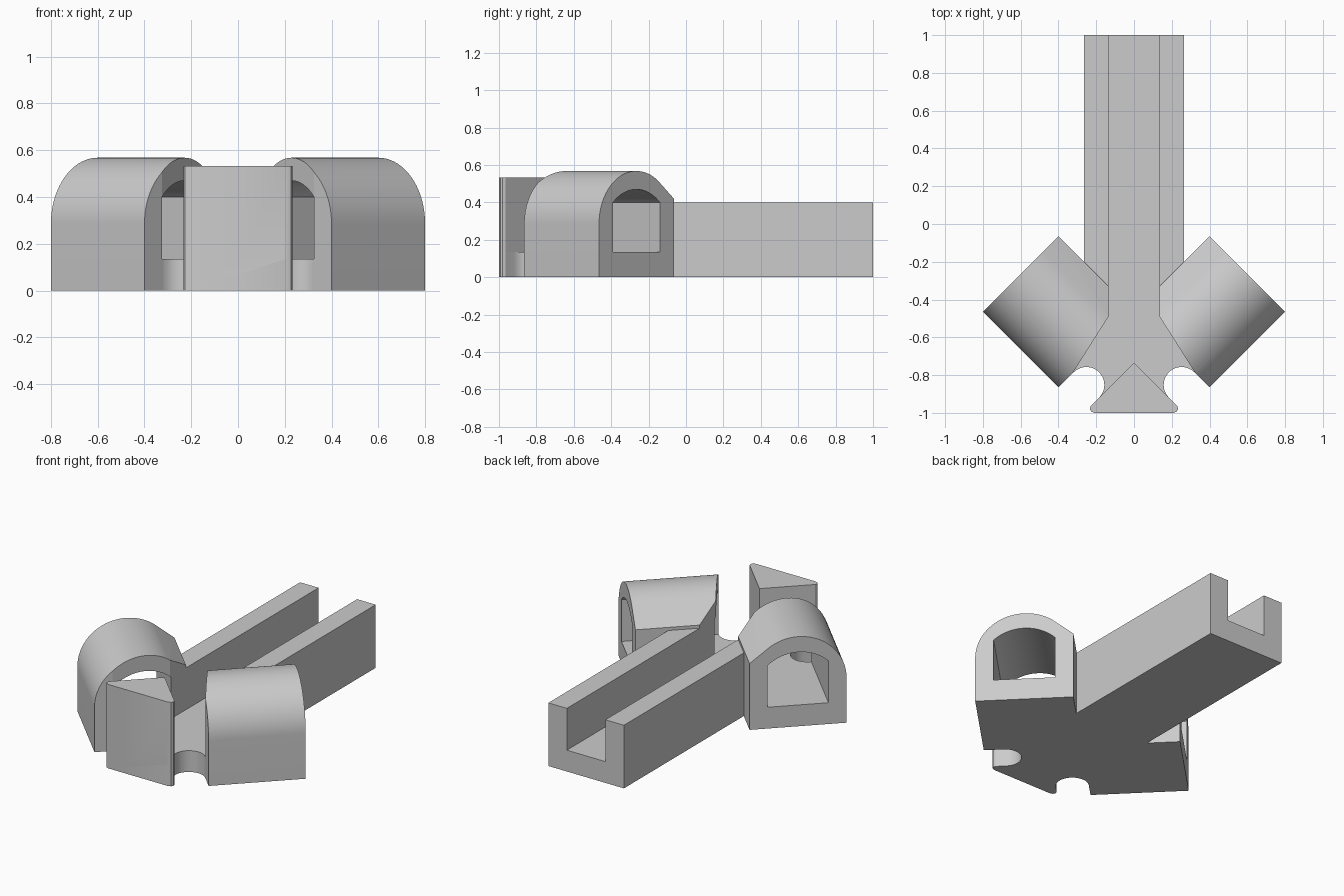
import bpy, bmesh, math
from mathutils import Vector

cube = bpy.data.objects.get("Cube")
if cube:
    bpy.data.objects.remove(cube, do_unlink=True)

grey = bpy.data.materials.new("light_grey")
grey.use_nodes = True
grey.diffuse_color = (0.6, 0.6, 0.6, 1)
grey.node_tree.nodes["Principled BSDF"].inputs["Base Color"].default_value = (0.6, 0.6, 0.6, 1)


def prism(name, start, sweep):
    """Extrude a closed outline along a sweep vector."""
    bm = bmesh.new()
    face = bm.faces.new([bm.verts.new(p) for p in start])
    moved = bmesh.ops.extrude_face_region(bm, geom=[face], use_keep_orig=True)["geom"]
    bmesh.ops.translate(bm, vec=sweep, verts=[v for v in moved if isinstance(v, bmesh.types.BMVert)])
    bmesh.ops.recalc_face_normals(bm, faces=bm.faces)
    mesh = bpy.data.meshes.new(name)
    bm.to_mesh(mesh)
    bm.free()
    mesh.materials.append(grey)
    obj = bpy.data.objects.new(name, mesh)
    bpy.context.collection.objects.link(obj)
    return obj


def plan(name, half, low, high):
    """Upright prism from the +x half of a plan outline, mirrored to -x."""
    outline = half + [(-x, y) for x, y in reversed(half) if x > 0]
    return prism(name, [(x, y, low) for x, y in outline], (0, 0, high - low))


def arc(cx, cy, r, a0, a1, n):
    angles = [math.radians(a0 + (a1 - a0) * i / n) for i in range(n + 1)]
    return [(cx + r * math.cos(a), cy + r * math.sin(a)) for a in angles]


def diagonal(name, profile, side, back, front):
    """Sweep a cross-section along the diagonal axis of one arm."""
    d = math.sqrt(0.5)
    pts = [(side * (0.4 + d * (s - front)), -0.465 - d * (s + front), z) for s, z in profile]
    length = d * (front + back)
    return prism(name, pts, (side * length, length, 0))


def combine(body, tool, operation):
    mod = body.modifiers.new("cut", 'BOOLEAN')
    mod.operation = operation
    mod.solver = 'EXACT'
    mod.object = tool
    bpy.context.view_layer.objects.active = body
    bpy.ops.object.modifier_apply(modifier=mod.name)
    bpy.data.objects.remove(tool, do_unlink=True)


FLOOR = 0.135
HALF = 0.283

# straight channel block
body = plan("forked_track", [(0.265, -0.48), (0.265, 1)], 0, 0.4)

# arched arm blocks
arch = [(-HALF, 0), (HALF, 0)] + arc(0, 0.285, HALF, 0, 125, 32) + [(-HALF, 0.42)]
for side in (1, -1):
    combine(body, diagonal("arm", arch, side, HALF, HALF), 'UNION')

# floor at the fork, with a round notch on each side of the nose
nose = [(0.21, -1), (0.226, -0.993), (0.234, -0.98), (0.23, -0.965)]
notch = arc(0.252, -0.852, 0.095, 225, 45, 16)
combine(body, plan("fork_floor", nose + notch + [(0.36, -0.6), (0.2, -0.4)], 0, FLOOR), 'UNION')

# open groove, flaring at the fork
groove = [(0.135, 1.1), (0.135, -0.49), (0.325, -0.79), (0.325, -1.2)]
combine(body, plan("groove", groove, FLOOR, 1), 'DIFFERENCE')

# tunnels through both arms
tunnel_top = arc(0, 0.211, 0.259, 46.9, 133.1, 20)
tunnel = [(-0.177, FLOOR), (0.177, FLOOR)] + tunnel_top
for side in (1, -1):
    combine(body, diagonal("tunnel", tunnel, side, 0.4, 0.36), 'DIFFERENCE')

# splitter wedge
combine(body, plan("splitter", nose + [(0, -0.735)], 0, 0.532), 'UNION')

bpy.ops.object.select_all(action='DESELECT')
body.select_set(True)
bpy.context.view_layer.objects.active = body
bpy.ops.object.shade_smooth_by_angle(angle=math.radians(25))
